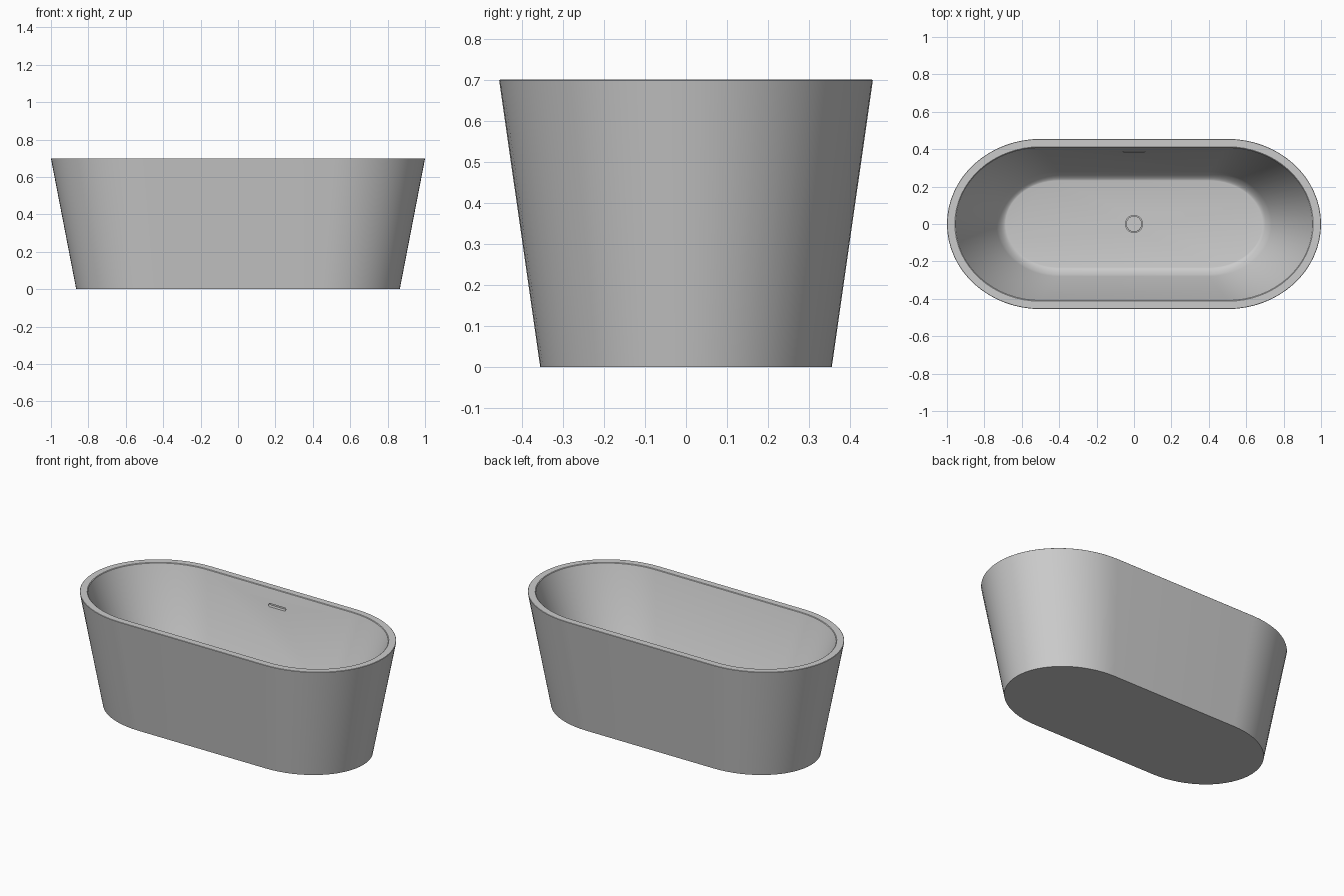
import bpy, bmesh, math
from mathutils import Matrix

if "Cube" in bpy.data.objects:
    bpy.data.objects.remove(bpy.data.objects["Cube"], do_unlink=True)

ARC = 32          # segments around each rounded end
FLOOR = 0.13      # basin floor height

enamel = bpy.data.materials.new("white enamel")
enamel.use_nodes = True
enamel.diffuse_color = (0.6, 0.6, 0.6, 1)
enamel.node_tree.nodes["Principled BSDF"].inputs["Base Color"].default_value = (0.6, 0.6, 0.6, 1)


def outline(half_x, half_y, straight):
    """Straight-sided oval with elliptical ends."""
    points = []
    for side in (1, -1):
        for i in range(ARC + 1):
            a = -math.pi / 2 + math.pi * i / ARC
            points.append((side * (straight + (half_x - straight) * math.cos(a)),
                           side * half_y * math.sin(a)))
    return points


def finish(name, bm):
    bmesh.ops.recalc_face_normals(bm, faces=bm.faces)
    mesh = bpy.data.meshes.new(name)
    bm.to_mesh(mesh)
    bm.free()
    obj = bpy.data.objects.new(name, mesh)
    bpy.context.collection.objects.link(obj)
    mesh.materials.append(enamel)
    return obj


def lofted(name, levels):
    """Stack of ovals (half x, half y, straight half, z), capped at both ends."""
    bm = bmesh.new()
    rings = [[bm.verts.new((x, y, z)) for x, y in outline(hx, hy, s)]
             for hx, hy, s, z in levels]
    for low, high in zip(rings, rings[1:]):
        for i in range(len(low)):
            j = (i + 1) % len(low)
            bm.faces.new((low[i], low[j], high[j], high[i]))
    bm.faces.new(rings[0])
    bm.faces.new(rings[-1])
    return finish(name, bm)


def cut(target, cutter):
    bpy.context.view_layer.objects.active = target
    mod = target.modifiers.new("recess", "BOOLEAN")
    mod.operation = "DIFFERENCE"
    mod.solver = "EXACT"
    mod.object = cutter
    bpy.ops.object.modifier_apply(modifier=mod.name)
    bpy.data.objects.remove(cutter, do_unlink=True)


def smooth(obj):
    bpy.ops.object.select_all(action="DESELECT")
    obj.select_set(True)
    bpy.context.view_layer.objects.active = obj
    bpy.ops.object.shade_smooth_by_angle(angle=math.radians(30))


# Tub: outer wall, rim, sloping inner wall, then a fillet into the floor
levels = [
    (0.865, 0.355, 0.44, 0),
    (1.0, 0.455, 0.5, 0.698),
    (0.998, 0.453, 0.5, 0.7),
    (0.958, 0.413, 0.5, 0.7),
    (0.954, 0.409, 0.5, 0.697),
    (0.952, 0.407, 0.5, 0.69),
]
for i in range(7):
    a = math.radians(75) * i / 6
    inset = 0.05 * math.sin(a)
    levels.append((0.735 - inset, 0.28 - inset, 0.4,
                   FLOOR + 0.05 * (1 - math.sin(a)) * (1 - i / 6)))
tub = lofted("tub", levels)

# Overflow slot in the back inner wall
slot = lofted("slot_cutter", [(0.06, 0.009, 0.051, -0.02), (0.06, 0.009, 0.051, 0.02)])
slot.matrix_world = Matrix.Translation((0, 0.386, 0.605)) @ Matrix.Rotation(math.radians(90), 4, "X")
bpy.context.view_layer.update()
cut(tub, slot)

# Drain recess and plug
cut(tub, lofted("drain_cutter", [(0.046, 0.046, 0.0001, FLOOR - 0.02),
                                 (0.046, 0.046, 0.0001, FLOOR + 0.03)]))
plug = lofted("drain_plug", [(0.042, 0.042, 0.0001, FLOOR - 0.02),
                             (0.042, 0.042, 0.0001, FLOOR + 0.002),
                             (0.039, 0.039, 0.0001, FLOOR + 0.004)])

smooth(tub)
smooth(plug)
